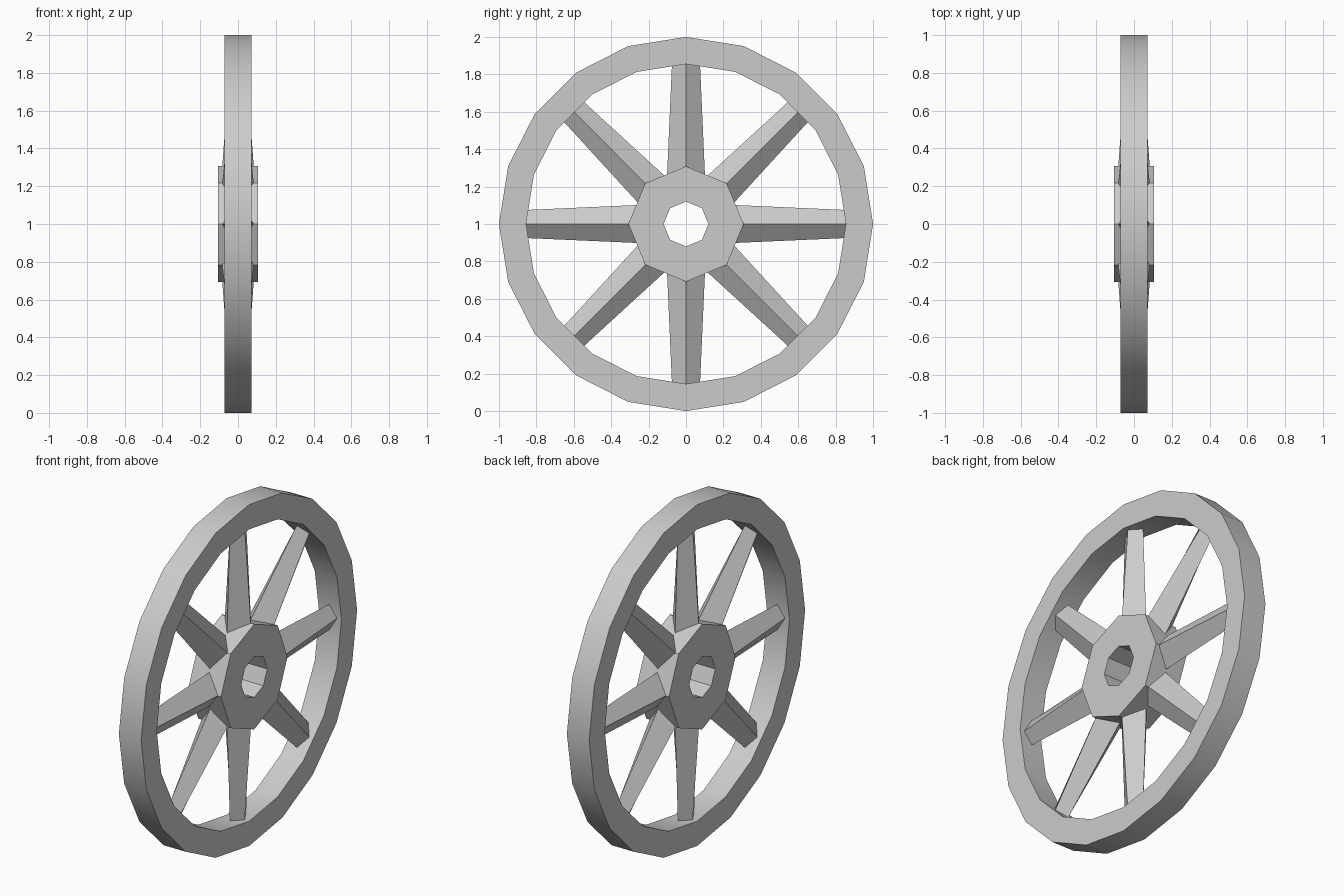
import bpy
import bmesh
from math import cos, sin, pi, radians
from mathutils import Matrix

CENTRE = Matrix.Translation((0, 0, 1))

default_cube = bpy.data.objects.get("Cube")
if default_cube:
    bpy.data.objects.remove(default_cube)

grey = bpy.data.materials.new("plain grey")
grey.use_nodes = True
colour = (0.6, 0.6, 0.6, 1)
grey.diffuse_color = colour
grey.node_tree.nodes["Principled BSDF"].inputs["Base Color"].default_value = colour


def finish(name, bm, matrix):
    """Turn a bmesh into a placed, shaded object."""
    bmesh.ops.recalc_face_normals(bm, faces=bm.faces)
    mesh = bpy.data.meshes.new(name)
    bm.to_mesh(mesh)
    bm.free()
    mesh.materials.append(grey)
    obj = bpy.data.objects.new(name, mesh)
    bpy.context.collection.objects.link(obj)
    obj.matrix_world = matrix
    bpy.ops.object.select_all(action="DESELECT")
    obj.select_set(True)
    bpy.context.view_layer.objects.active = obj
    bpy.ops.object.shade_smooth_by_angle(angle=radians(30))
    return obj


def ring(name, outer, inner, half_width, sides):
    """Rectangular section swept around the axle (x axis)."""
    bm = bmesh.new()
    section = [(half_width, outer), (half_width, inner),
               (-half_width, inner), (-half_width, outer)]
    loops = []
    for i in range(sides):
        a = 2 * pi * i / sides
        loops.append([bm.verts.new((x, r * sin(a), r * cos(a))) for x, r in section])
    for i, a in enumerate(loops):
        b = loops[(i + 1) % sides]
        for k in range(4):
            m = (k + 1) % 4
            bm.faces.new((a[k], a[m], b[m], b[k]))
    return finish(name, bm, CENTRE)


def spoke(name, angle):
    """Tapered bar with a diamond section, pointing outwards."""
    bm = bmesh.new()
    ends = []
    for radius, depth, width in ((0.2, 0.091, 0.104), (0.855, 0.043, 0.075)):
        ends.append([bm.verts.new((x, y, radius)) for x, y in
                     ((depth, 0), (0, width), (-depth, 0), (0, -width))])
    root, tip = ends
    for k in range(4):
        m = (k + 1) % 4
        bm.faces.new((root[k], root[m], tip[m], tip[k]))
    bm.faces.new(root)
    bm.faces.new(tip)
    return finish(name, bm, CENTRE @ Matrix.Rotation(angle, 4, "X"))


# Rim and hub
ring("rim", 1.0, 0.855, 0.072, 20)
ring("hub", 0.308, 0.12, 0.105, 8)

# Spokes meet the hub at its corners
for i in range(8):
    spoke(f"spoke_{i + 1}", i * pi / 4)
